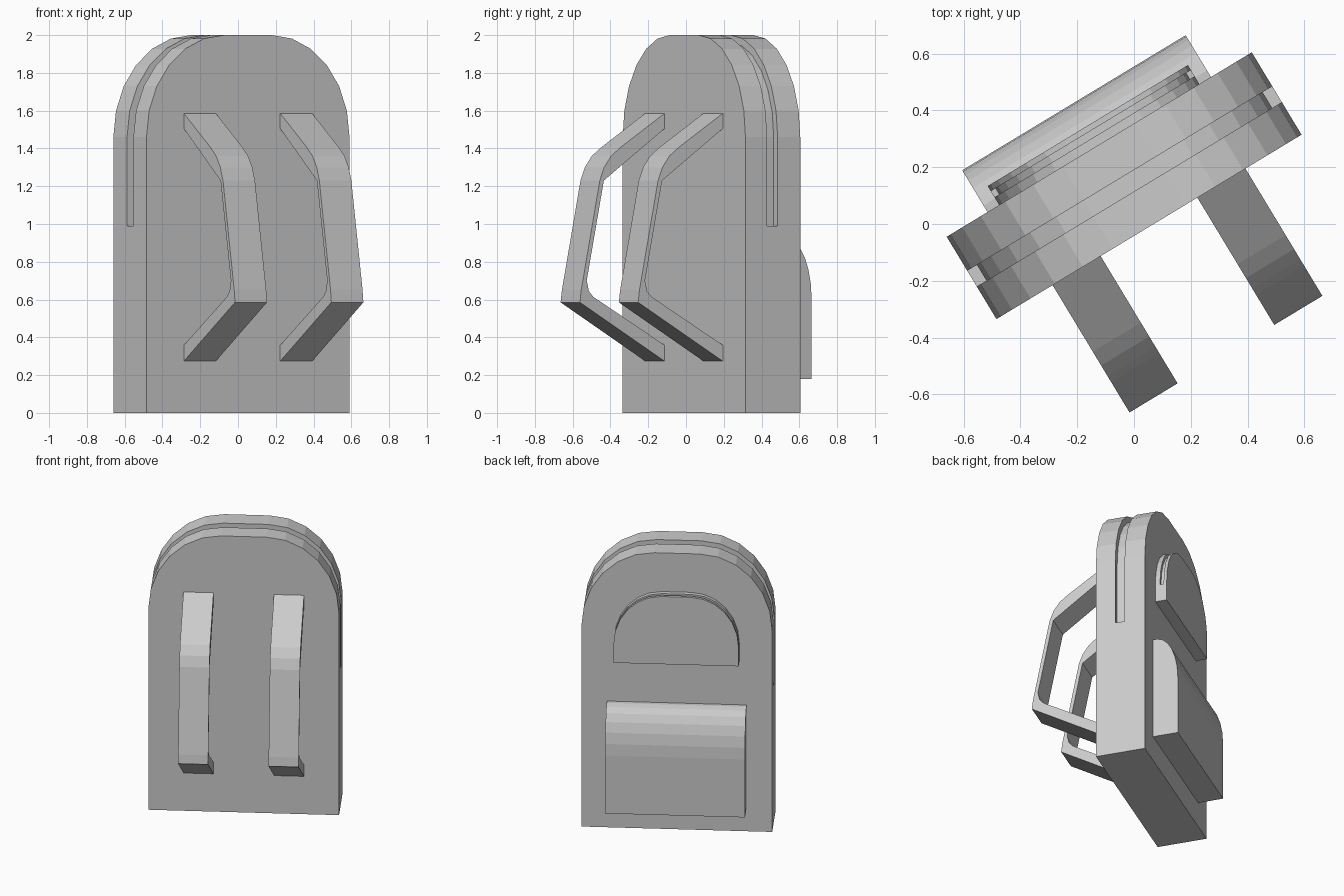
import bpy, bmesh
from math import cos, sin, pi, radians
from mathutils import Matrix

if "Cube" in bpy.data.objects:
    bpy.data.objects.remove(bpy.data.objects["Cube"], do_unlink=True)

fabric = bpy.data.materials.new("grey_fabric")
fabric.use_nodes = True
GREY = (0.6, 0.6, 0.6, 1)
fabric.diffuse_color = GREY
fabric.node_tree.nodes["Principled BSDF"].inputs["Base Color"].default_value = GREY

# The bag stands turned about the vertical axis
TURN = Matrix.Rotation(radians(31.15), 4, "Z") @ Matrix.Translation((0.04, 0, 0))


def finish(bm, name):
    bmesh.ops.recalc_face_normals(bm, faces=bm.faces)
    mesh = bpy.data.meshes.new(name)
    bm.to_mesh(mesh)
    bm.free()
    mesh.materials.append(fabric)
    obj = bpy.data.objects.new(name, mesh)
    obj.matrix_world = TURN
    bpy.context.collection.objects.link(obj)
    return obj


def arched_panel(name, half, bottom, top, rx, rz, depths, groove_low, groove_depth):
    """Arched slab along y with a zip groove sunk between the middle depths."""
    spring, flat = top - rz, half - rx
    arc = [(flat + rx * cos(i * pi / 12), spring + rz * sin(i * pi / 12)) for i in range(7)]
    right = [(half, bottom), (half, groove_low)] + arc
    outline = right + [(-x, z) for x, z in reversed(right)]
    bm = bmesh.new()
    rings = [[bm.verts.new((x, y, z)) for x, z in outline] for y in depths]
    bm.faces.new(rings[0])
    bm.faces.new(rings[-1])
    groove = []
    n = len(outline)
    for k in range(len(rings) - 1):
        a, b = rings[k], rings[k + 1]
        for i in range(n):
            j = (i + 1) % n
            face = bm.faces.new((a[i], a[j], b[j], b[i]))
            if k == 1 and min(a[i].co.z, a[j].co.z) > groove_low - 0.001:
                groove.append(face)
    bmesh.ops.recalc_face_normals(bm, faces=bm.faces)
    result = bmesh.ops.extrude_face_region(bm, geom=groove)["geom"]
    bmesh.ops.delete(bm, geom=[f for f in groove if f.is_valid], context="FACES_ONLY")
    for v in [g for g in result if isinstance(g, bmesh.types.BMVert)]:
        side = 1 if v.co.x > 0 else -1
        c = min(1, max(0, (abs(v.co.x) - flat) / rx))
        s = min(1, max(0, (v.co.z - spring) / rz))
        v.co.x -= side * groove_depth * c
        v.co.z -= groove_depth * s
    return finish(bm, name)


def extruded_profile(name, profile, x0, x1):
    """Prism of a (y, z) side profile between two x positions."""
    bm = bmesh.new()
    face = bm.faces.new([bm.verts.new((x0, y, z)) for y, z in profile])
    moved = bmesh.ops.extrude_face_region(bm, geom=[face], use_keep_orig=True)["geom"]
    bmesh.ops.translate(bm, vec=(x1 - x0, 0, 0),
                        verts=[g for g in moved if isinstance(g, bmesh.types.BMVert)])
    return finish(bm, name)


# Main bag and upper pouch, both arched with a zip groove
arched_panel("main_bag", 0.628, 0, 2, 0.48, 0.54,
             (-0.036, 0.098, 0.163, 0.303), 0.99, 0.04)
arched_panel("upper_pouch", 0.412, 1.23, 1.72, 0.315, 0.355,
             (0.30, 0.335, 0.36, 0.381), 1.355, 0.02)

# Lower pocket with a rounded upper edge
curve = [(0.33 + 0.145 * cos(i * pi / 12), 0.60 + 0.315 * sin(i * pi / 12)) for i in range(7)]
extruded_profile("lower_pocket", [(0.30, 0.18), (0.475, 0.18)] + curve + [(0.30, 0.915)],
                 -0.46, 0.46)

# Pair of shoulder straps
outer = [(-0.03, 1.59), (-0.31, 1.405), (-0.367, 1.36), (-0.41, 1.30), (-0.437, 1.23),
         (-0.542, 0.70), (-0.552, 0.65), (-0.56, 0.585), (-0.03, 0.27)]
inner = [(-0.03, 0.355), (-0.478, 0.615), (-0.505, 0.645), (-0.518, 0.70), (-0.412, 1.23),
         (-0.03, 1.51)]
for name, x in (("right_strap", -0.298), ("left_strap", 0.298)):
    extruded_profile(name, outer + inner, x - 0.099, x + 0.099)
